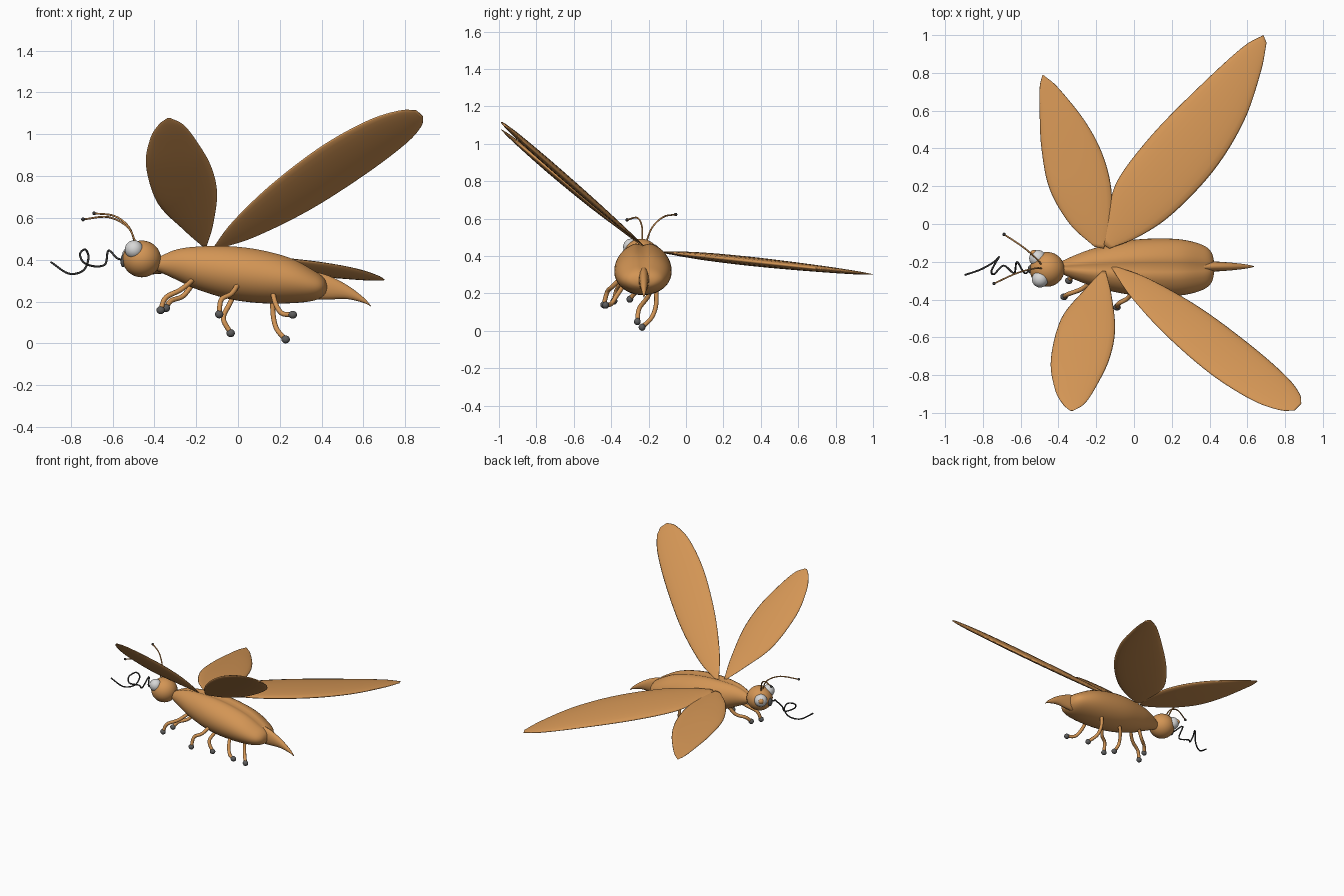
import bpy, bmesh
from math import sin, cos, pi, exp
from mathutils import Vector, Matrix

if "Cube" in bpy.data.objects:
    bpy.data.objects.remove(bpy.data.objects["Cube"], do_unlink=True)


def material(name, r, g, b):
    m = bpy.data.materials.new(name)
    m.use_nodes = True
    m.diffuse_color = (r, g, b, 1)
    m.node_tree.nodes["Principled BSDF"].inputs["Base Color"].default_value = (r, g, b, 1)
    return m


TAN = material("tan", 0.65, 0.30, 0.09)
WHITE = material("eye white", 0.68, 0.68, 0.68)
GREY = material("foot grey", 0.11, 0.11, 0.11)
DARK = material("dark grey", 0.04, 0.04, 0.04)
MID_Y = -0.23


def finish(name, bm, mat):
    bmesh.ops.recalc_face_normals(bm, faces=bm.faces)
    me = bpy.data.meshes.new(name)
    bm.to_mesh(me)
    bm.free()
    me.materials.append(mat)
    ob = bpy.data.objects.new(name, me)
    bpy.context.collection.objects.link(ob)
    for p in me.polygons:
        p.use_smooth = True
    return ob


def smooth_path(pts, steps=6):
    """Catmull-Rom resampling of points of any dimension."""
    pts = [Vector(p) for p in pts]
    pts = [pts[0] * 2 - pts[1]] + pts + [pts[-1] * 2 - pts[-2]]
    out = []
    for a, b, c, d in zip(pts, pts[1:], pts[2:], pts[3:]):
        for i in range(steps):
            t = i / steps
            out.append((b * 2 + (c - a) * t + (a * 2 - b * 5 + c * 4 - d) * t ** 2
                        + (b * 3 - a - c * 3 + d) * t ** 3) / 2)
    return out + [pts[-2]]


def loft(name, rings, mat):
    bm = bmesh.new()
    loops = [[bm.verts.new(p) for p in ring] for ring in rings]
    n = len(loops[0])
    for r, s in zip(loops, loops[1:]):
        for i in range(n):
            j = (i + 1) % n
            bm.faces.new((r[i], r[j], s[j], s[i]))
    bm.faces.new(loops[0])
    bm.faces.new(loops[-1])
    return finish(name, bm, mat)


def oval(centre, u, v, n):
    return [centre + u * cos(2 * pi * i / n) + v * sin(2 * pi * i / n) for i in range(n)]


def tube(name, pts, radius, mat, steps=6):
    path = smooth_path(pts, steps)
    rings = []
    u = None
    for i, p in enumerate(path):
        t = (path[min(i + 1, len(path) - 1)] - path[max(i - 1, 0)]).normalized()
        u = t.orthogonal() if u is None else u - t * u.dot(t)
        u.normalize()
        rings.append(oval(p, u * radius, t.cross(u) * radius, 10))
    return loft(name, rings, mat)


def ball(name, centre, size, mat):
    bm = bmesh.new()
    bmesh.ops.create_uvsphere(bm, u_segments=28, v_segments=18, radius=1)
    bmesh.ops.transform(bm, verts=bm.verts,
                        matrix=Matrix.Translation(centre) @ Matrix.Diagonal((*size, 1)))
    return finish(name, bm, mat)


def wing(name, edges, root_y, root_z, slope):
    """Thin lens between two edge curves, lying on a sloped plane."""
    normal = Vector((0, -slope, 1)).normalized()
    rings = []
    for lx, ly, rx, ry in smooth_path(edges):
        a = Vector((lx, ly, root_z + slope * (ly - root_y)))
        b = Vector((rx, ry, root_z + slope * (ry - root_y)))
        half = (b - a) / 2
        rings.append(oval((a + b) / 2, half, normal * half.length * 0.13, 20))
    return loft(name, rings, TAN)


# Body: (x, centre z, half height, half width), with a groove along the back
rings = []
for x, z, h, w in smooth_path([(-.39, .39, .03, .03), (-.3, .39, .072, .07), (-.2, .375, .104, .105),
                               (-.05, .354, .129, .14), (.1, .335, .131, .153), (.25, .314, .111, .148),
                               (.36, .29, .075, .12), (.41, .283, .043, .08), (.428, .28, .006, .01)]):
    ring = []
    for i in range(40):
        a = 2 * pi * i / 40
        dip = 1 - 0.13 * exp(-((a - pi / 2) / 0.17) ** 2)
        ring.append(Vector((x, MID_Y + w * cos(a), z + h * sin(a) * dip)))
    rings.append(ring)
loft("body", rings, TAN)

# Tail spike: (x, centre z, half height, half width)
loft("tail_spike", [oval(Vector((x, MID_Y + .005, z)), Vector((0, w, 0)), Vector((0, 0, h)), 16)
                    for x, z, h, w in smooth_path([(.32, .29, .07, .03), (.42, .28, .06, .027),
                                                   (.52, .257, .034, .02), (.6, .218, .013, .01),
                                                   (.635, .19, .002, .002)])], TAN)

# Wings: each row is a left-edge point and a right-edge point
wing("long_left_wing", [(-.16, -.11, -.13, -.13), (-.13, .1, .02, -.07), (-.07, .26, .2, .05),
                        (.12, .5, .42, .28), (.38, .76, .58, .54), (.58, .94, .67, .8),
                        (.685, 1, .702, .96)], -.12, .432, -.107)
wing("short_left_wing", [(-.21, -.12, -.16, -.13), (-.34, 0, -.124, 0), (-.447, .185, -.12, .185),
                         (-.49, .4, -.167, .37), (-.5, .6, -.26, .545), (-.5, .72, -.4, .72),
                         (-.485, .79, -.475, .785)], -.12, .43, -.1)
wing("long_right_wing", [(-.12, -.23, -.11, -.22), (-.025, -.375, .08, -.29), (.16, -.58, .345, -.44),
                         (.4, -.79, .61, -.635), (.62, -.93, .8, -.8), (.77, -.985, .875, -.895),
                         (.85, -.987, .886, -.95)], -.25, .485, -.87)
wing("short_right_wing", [(-.17, -.25, -.15, -.25), (-.26, -.345, -.12, -.37), (-.385, -.5, -.1, -.555),
                          (-.44, -.715, -.13, -.715), (-.42, -.87, -.2, -.86), (-.38, -.95, -.26, -.95),
                          (-.34, -.988, -.32, -.988)], -.25, .475, -.83)

# Head, eyes and mouth
ball("head", (-.46, -.24, .415), (.092, .092, .088), TAN)
ball("left_eye", (-.51, -.182, .43), (.045, .045, .045), WHITE)
ball("left_iris", (-.53, -.157, .438), (.02, .02, .02), TAN)
ball("right_eye", (-.497, -.292, .46), (.044, .044, .044), WHITE)
ball("mouth", (-.55, -.24, .405), (.012, .022, .03), GREY)

# Curled feeding tube
tube("feeding_tube", [(-.55, -.24, .41), (-.58, -.26, .42), (-.62, -.2, .455), (-.635, -.26, .39),
                      (-.69, -.22, .38), (-.74, -.265, .4), (-.755, -.25, .44), (-.73, -.2, .46),
                      (-.715, -.175, .42), (-.74, -.2, .36), (-.81, -.24, .345), (-.895, -.27, .4)],
     .005, DARK)

# Antennae with end knobs
for side, path in (("left", [(-.49, -.215, .48), (-.52, -.18, .565), (-.59, -.12, .62), (-.688, -.055, .633)]),
                   ("right", [(-.485, -.235, .48), (-.525, -.235, .565), (-.62, -.26, .615),
                              (-.741, -.315, .604)])):
    tube(side + "_antenna", path, .0045, TAN)
    ball(side + "_antenna_knob", path[-1], (.009, .009, .009), DARK)

# Legs with feet
LEGS = {
    "front_right": [(-.2, -.28, .33), (-.27, -.34, .27), (-.345, -.37, .23), (-.37, -.385, .17)],
    "front_left": [(-.2, -.2, .32), (-.26, -.23, .24), (-.32, -.27, .215), (-.345, -.3, .18)],
    "middle_right": [(.01, -.33, .31), (-.03, -.39, .25), (-.08, -.42, .22), (-.09, -.44, .15)],
    "middle_left": [(0, -.18, .28), (-.04, -.2, .2), (-.07, -.25, .13), (-.035, -.26, .06)],
    "hind_right": [(.165, -.33, .26), (.18, -.37, .2), (.21, -.4, .155), (.262, -.43, .148)],
    "hind_left": [(.165, -.16, .25), (.168, -.16, .15), (.185, -.185, .08), (.228, -.235, .03)],
}
for leg, path in LEGS.items():
    tube(leg + "_leg", path, .012, TAN)
    ball(leg + "_foot", path[-1], (.02, .018, .019), GREY)

# Rest the lowest foot on the ground
bpy.context.view_layer.update()
low = min(v.co.z for o in bpy.data.objects if o.type == "MESH" for v in o.data.vertices)
for o in bpy.data.objects:
    if o.type == "MESH":
        o.location.z -= low
